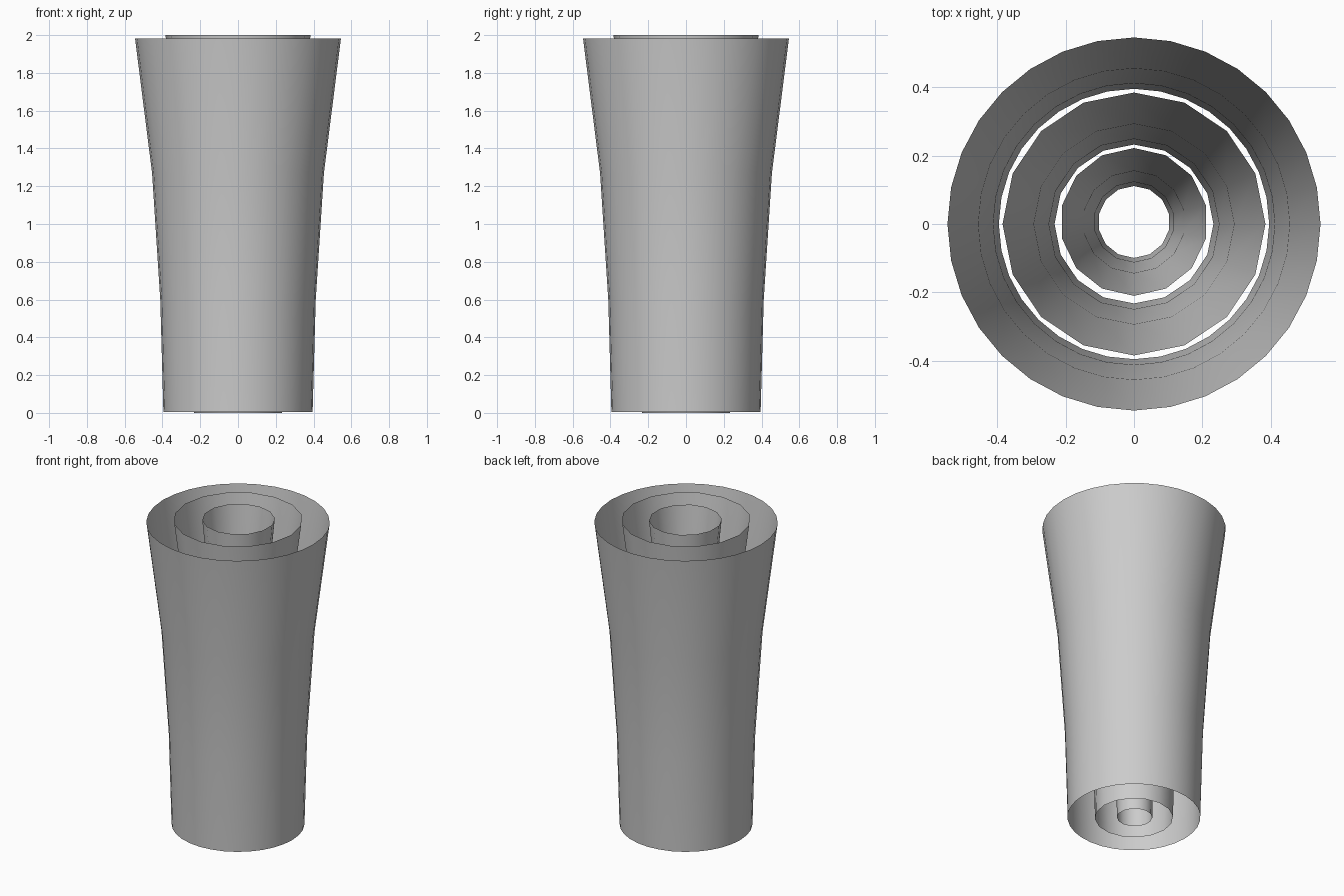
import bpy, bmesh
from math import sin, cos, pi

if "Cube" in bpy.data.objects:
    bpy.data.objects.remove(bpy.data.objects["Cube"])


def flared_tube(name, sides, profile, y=0.0):
    """Open, single-walled tube: one ring of points per (radius, z), vertex facing +y."""
    bm = bmesh.new()
    rings = []
    for r, z in profile:
        rings.append([bm.verts.new((r * sin(-2 * pi * i / sides),
                                    y + r * cos(2 * pi * i / sides), z))
                      for i in range(sides)])
    for low, high in zip(rings, rings[1:]):
        for i in range(sides):
            j = (i + 1) % sides
            bm.faces.new((low[i], low[j], high[j], high[i])).smooth = True
    mesh = bpy.data.meshes.new(name)
    bm.to_mesh(mesh)
    bm.free()
    obj = bpy.data.objects.new(name, mesh)
    bpy.context.collection.objects.link(obj)
    return obj


def flare(bottom, top, z0, z1):
    """Profile that widens gently at first, then faster towards the top."""
    return [(bottom + (top - bottom) * k, z0 + (z1 - z0) * t)
            for t, k in ((0, 0), (0.3, 0.11), (0.64, 0.4), (1, 1))]


# Three nested sleeves, open at both ends
flared_tube("outer_sleeve", 32, flare(0.395, 0.545, 0.005, 1.982))
flared_tube("middle_sleeve", 16, flare(0.232, 0.384, 0.0, 2.0))
flared_tube("inner_sleeve", 14, flare(0.105, 0.216, 0.0, 2.0), y=0.006)
